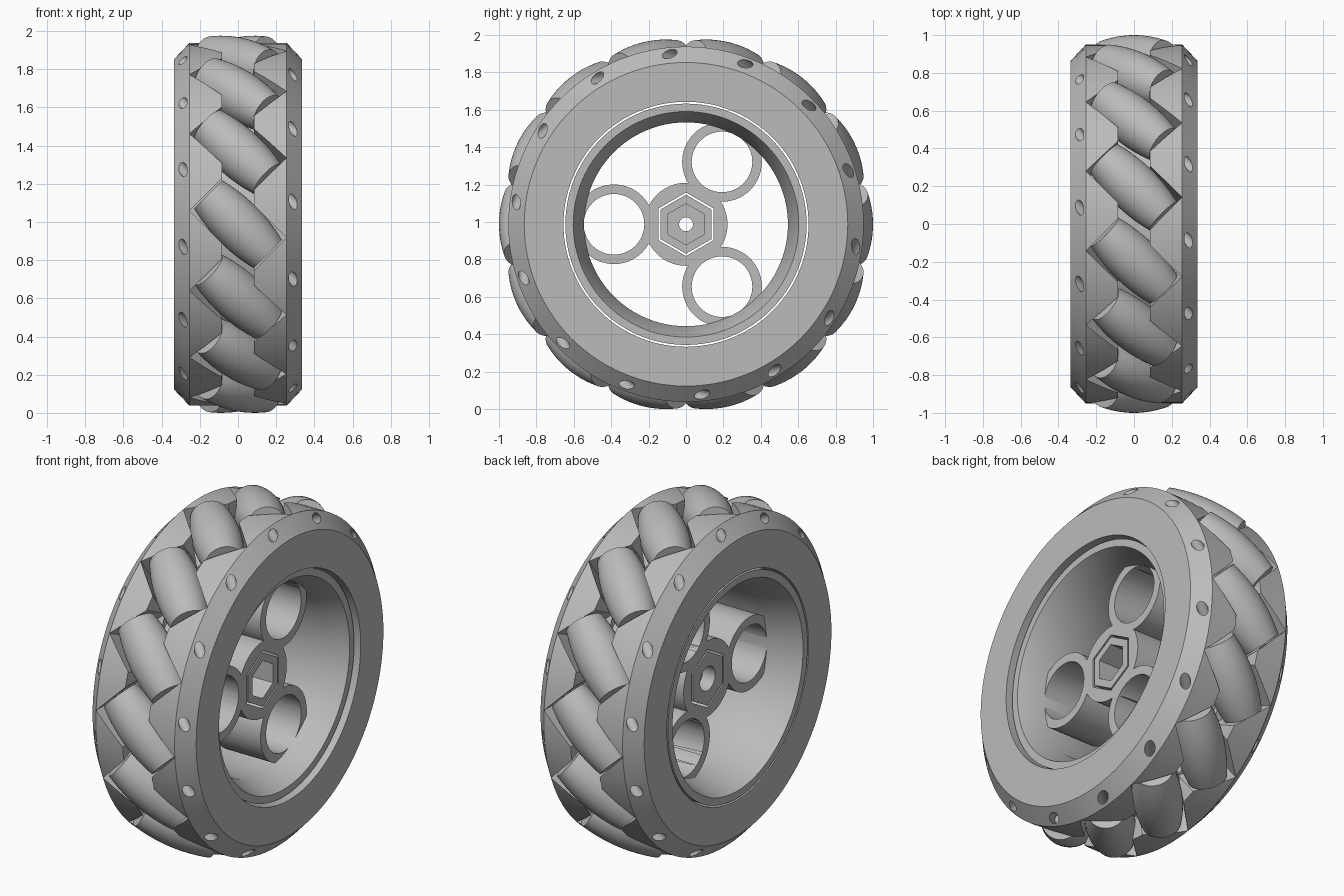
import bpy, bmesh
from math import sin, cos, pi, sqrt, radians
from mathutils import Matrix, Vector

cube = bpy.data.objects.get("Cube")
if cube:
    bpy.data.objects.remove(cube, do_unlink=True)

CENTRE = Vector((0, 0, 0.988))
ROLLERS = 14
ROLLER_ORBIT = 0.868
HUB_BACK, HUB_FRONT = -0.14, 0.16

grey = bpy.data.materials.new("mid grey")
grey.use_nodes = True
colour = (0.5, 0.5, 0.5, 1)
grey.diffuse_color = colour
grey.node_tree.nodes["Principled BSDF"].inputs["Base Color"].default_value = colour


def make_object(name, bm, matrix):
    bmesh.ops.recalc_face_normals(bm, faces=bm.faces)
    bm.transform(matrix)
    mesh = bpy.data.meshes.new(name)
    bm.to_mesh(mesh)
    bm.free()
    mesh.materials.append(grey)
    obj = bpy.data.objects.new(name, mesh)
    bpy.context.collection.objects.link(obj)
    return obj


def lathe(name, profile, segments=96, matrix=None, phase=0.0):
    """Revolve a closed (x, radius) profile about the local x axis."""
    bm = bmesh.new()
    rings = []
    for i in range(segments):
        a = phase + 2 * pi * i / segments
        rings.append([bm.verts.new((x, r * cos(a), r * sin(a))) for x, r in profile])
    n = len(profile)
    for i in range(segments):
        a, b = rings[i], rings[(i + 1) % segments]
        for j in range(n):
            k = (j + 1) % n
            if profile[j][1] == 0 and profile[k][1] == 0:
                continue
            bm.faces.new((a[j], a[k], b[k], b[j]))
    bmesh.ops.remove_doubles(bm, verts=bm.verts, dist=1e-6)
    return make_object(name, bm, matrix or Matrix.Translation(CENTRE))


def rod(name, x0, x1, radius, segments=48, matrix=None, phase=0.0):
    profile = [(x0, 0), (x0, radius), (x1, radius), (x1, 0)]
    return lathe(name, profile, segments, matrix, phase)


def box(name, lo, hi, matrix):
    bm = bmesh.new()
    bmesh.ops.create_cube(bm, size=1)
    lo, hi = Vector(lo), Vector(hi)
    for v in bm.verts:
        v.co = [(lo[i] + hi[i]) / 2 + v.co[i] * (hi[i] - lo[i]) for i in range(3)]
    return make_object(name, bm, matrix)


def boolean(target, tool, operation="DIFFERENCE"):
    mod = target.modifiers.new("boolean", "BOOLEAN")
    mod.operation = operation
    mod.solver = "EXACT"
    mod.object = tool
    bpy.context.view_layer.objects.active = target
    bpy.ops.object.modifier_apply(modifier=mod.name)
    bpy.data.objects.remove(tool, do_unlink=True)


def roller_matrix(i):
    """Frame with x along the slanted roller axle and z pointing outward."""
    a = 2 * pi * i / ROLLERS
    out = Vector((0, -cos(a), sin(a)))
    axle = (Vector((1, 0, 0)) - Vector((0, sin(a), cos(a)))).normalized()
    side = out.cross(axle)
    m = Matrix((axle, side, out)).transposed().to_4x4()
    m.translation = CENTRE + out * ROLLER_ORBIT
    return m


# Outer frame: two chamfered flanges joined by a low drum
half = [(0.335, 0.655), (0.335, 0.865), (0.255, 0.95), (0.085, 0.95), (0.085, 0.715)]
frame = lathe("roller_frame", half + [(-x, r) for x, r in reversed(half)], 112)

# Rollers, with their pockets and axle holes
steps = 12
barrel = []
for s in range(steps + 1):
    t = 2 * s / steps - 1
    barrel.append((0.22 * t, 0.132 - 0.027 * t * t))
barrel = [(-0.22, 0)] + barrel + [(0.22, 0)]
rollers = []
for i in range(ROLLERS):
    m = roller_matrix(i)
    boolean(frame, box("pocket_cutter", (-0.23, -0.13, -0.143), (0.23, 0.13, 0.3), m))
    boolean(frame, rod("axle_hole_cutter", -0.65, 0.65, 0.029, 20, m))
    rollers.append(lathe(f"roller_{i + 1}", barrel, 48, m))

# Rim sleeve with flared mouths, set inside the frame with a fine gap
sleeve = lathe("rim_sleeve", [
    (0.30, 0.645), (0.30, 0.603), (HUB_FRONT, 0.545), (HUB_BACK, 0.545),
    (-0.335, 0.603), (-0.335, 0.645)])

# Hub with three tubular spokes
hub = rod("hub", HUB_BACK, HUB_FRONT, 0.222, 64)
places = [Matrix.Translation(CENTRE + 0.385 * Vector((0, cos(a), sin(a))))
          for a in (pi, pi / 3, -pi / 3)]
for m in places:
    boolean(hub, rod("tube", HUB_BACK, HUB_FRONT, 0.213, 64, m), "UNION")
for m in places:
    boolean(hub, rod("bore_cutter", -0.5, 0.5, 0.162, 64, m))
boolean(hub, rod("hex_cutter", -0.5, 0.5, 0.17, 6, phase=pi / 2))

# Hexagonal insert: hex socket in front, round socket behind, small through hole
insert = rod("hex_insert", HUB_BACK, HUB_FRONT, 0.158, 6, phase=pi / 2)
boolean(insert, rod("socket_cutter", 0.0, 0.5, 0.11, 6, phase=pi / 2))
boolean(insert, rod("round_socket_cutter", -0.5, -0.06, 0.07, 32))
boolean(insert, rod("hole_cutter", -0.5, 0.5, 0.037, 32))

# Smooth curved walls, keep edges sharp
bpy.ops.object.select_all(action="DESELECT")
for obj in [frame, sleeve, hub, insert] + rollers:
    obj.select_set(True)
bpy.context.view_layer.objects.active = frame
bpy.ops.object.shade_smooth_by_angle(angle=radians(25))
